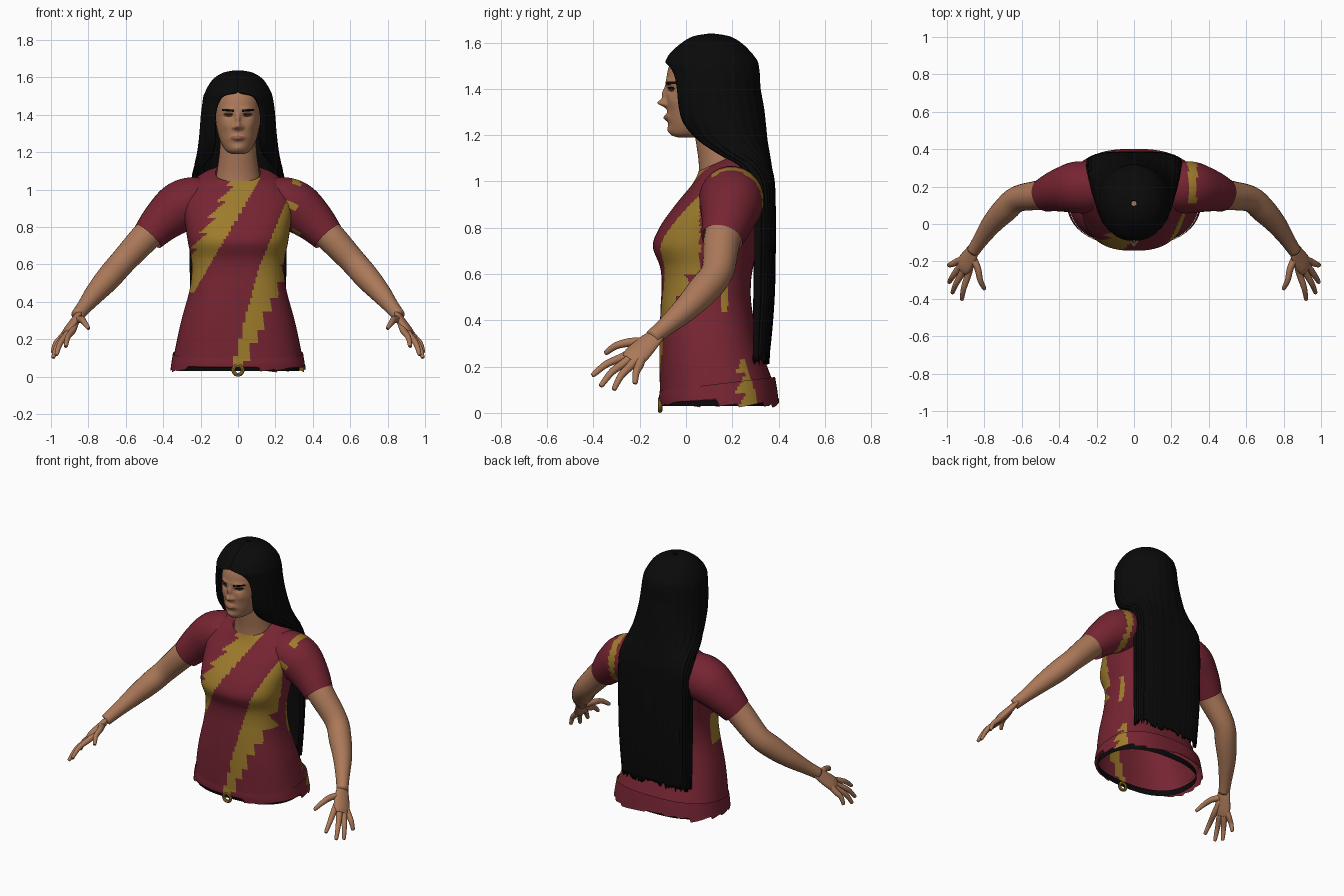
import bpy, bmesh, math, random
from mathutils import Vector

random.seed(4)
cube = bpy.data.objects.get("Cube")
if cube:
    bpy.data.objects.remove(cube, do_unlink=True)


def material(name, r, g, b):
    m = bpy.data.materials.new(name)
    m.use_nodes = True
    m.diffuse_color = (r, g, b, 1)
    shader = m.node_tree.nodes["Principled BSDF"]
    shader.inputs["Base Color"].default_value = (r, g, b, 1)
    shader.inputs["Roughness"].default_value = 0.8
    return m


skin = material("skin", 0.41, 0.19, 0.1)
lip = material("lip", 0.27, 0.11, 0.07)
red = material("shirt red", 0.18, 0.018, 0.032)
gold = material("shirt gold", 0.34, 0.2, 0.025)
black = material("hair black", 0.003, 0.003, 0.003)
eye = material("eye brown", 0.035, 0.018, 0.012)


def smooth_rows(rows, n):
    """Resample rows of numbers along a Catmull-Rom spline."""
    out, last = [], len(rows) - 1
    for k in range(n + 1):
        f = k / n * last
        i = min(int(f), last - 1)
        t = f - i
        a, b, c, d = (rows[max(0, min(last, i + j))] for j in (-1, 0, 1, 2))
        out.append([q + 0.5 * t * (r - p + t * (2 * p - 5 * q + 4 * r - s + t * (3 * (q - r) + s - p)))
                    for p, q, r, s in zip(a, b, c, d)])
    return out


def skin_rings(name, rings, mats, rule=None, closed=True, caps=False):
    """Join rings of points into one smooth surface; rule picks each face's colour."""
    bm = bmesh.new()
    loops = [[bm.verts.new(p) for p in ring] for ring in rings]
    m = len(loops[0])
    for lo, hi in zip(loops, loops[1:]):
        for j in range(m if closed else m - 1):
            k = (j + 1) % m
            bm.faces.new((lo[j], lo[k], hi[k], hi[j]))
    if caps:
        bm.faces.new(loops[0])
        bm.faces.new(loops[-1])
    bmesh.ops.recalc_face_normals(bm, faces=bm.faces)
    if rule:
        for f in bm.faces:
            f.material_index = rule(f.calc_center_median())
    mesh = bpy.data.meshes.new(name)
    bm.to_mesh(mesh)
    bm.free()
    for mat in mats:
        mesh.materials.append(mat)
    mesh.shade_smooth()
    ob = bpy.data.objects.new(name, mesh)
    bpy.context.collection.objects.link(ob)
    return ob


def power(v, e):
    return math.copysign(abs(v) ** e, v)


def body_rings(rows, n, segs, e=0.82):
    """Horizontal rings from rows of height, half width, front y, back y, tilt."""
    rings = []
    for z, rx, yf, yb, tilt in smooth_rows(rows, n):
        cy, ry = (yf + yb) / 2, (yb - yf) / 2
        ring = []
        for j in range(segs):
            a = math.tau * j / segs
            y = ry * power(math.sin(a), e)
            ring.append(Vector((rx * power(math.cos(a), e), cy + y, z + tilt * y)))
        rings.append(ring)
    return rings


def tube(name, rows, mats, side=(0.4, 0.6, 0.7), flat=1, sx=1, rule=None, n=24, caps=True):
    """Sweep a round or flattened section along x, y, z, radius rows."""
    pts = smooth_rows(rows, n)
    rings = []
    for i, (x, y, z, r) in enumerate(pts):
        t = (Vector(pts[min(i + 1, n)][:3]) - Vector(pts[max(i - 1, 0)][:3])).normalized()
        u = Vector(side)
        u = (u - t * u.dot(t)).normalized()
        v = t.cross(u) * flat
        ring = []
        for j in range(24):
            a = math.tau * j / 24
            p = Vector((x, y, z)) + r * (u * math.cos(a) + v * math.sin(a))
            ring.append((p.x * sx, p.y, p.z))
        rings.append(ring)
    return skin_rings(name, rings, mats, rule, caps=caps)


def lerp_table(table, z):
    for (a, p), (b, q) in zip(table, table[1:]):
        if z <= b:
            return p + (q - p) * max(0, (z - a) / (b - a))
    return table[-1][1]


# Gold stripes of the shirt
STRIPE_IN = [(0.04, -0.03), (0.57, 0.107), (0.96, 0.267), (1, 0.29)]
STRIPE_OUT = [(0.04, 0.04), (0.2, 0.12), (0.36, 0.19), (0.5, 0.25), (0.62, 0.28), (0.7, 0.33), (0.97, 0.345)]


def shirt_colour(c):
    x, y, z = c
    tooth = 0.045 * (z / 0.085 % 1)
    edge = 0.107 - (1.04 - z) / 1.72
    if y < 0.1 and z > 0.45 and edge - 0.16 + tooth < x < edge:
        return 1
    if y < 0.06 and z < 0.98 and lerp_table(STRIPE_IN, z) < x < lerp_table(STRIPE_OUT, z) - tooth:
        return 1
    if x > 0.15:
        seam = 0.29 < x < 0.335 and y > 0.12 and z > 0.75
        thin = 0.15 < y < 0.18 and 0.44 < z < 0.62
        hem = z < 0.23 and 0.21 + tooth < y < 0.31 - 0.3 * max(0, z - 0.05)
        return int(seam or thin or hem)
    return 0


shirt = [red, gold]
torso = [(0.1, 0.345, -0.112, 0.375, 0.15), (0.28, 0.308, -0.115, 0.32, 0.05), (0.45, 0.262, -0.11, 0.285, 0),
         (0.55, 0.248, -0.105, 0.28, 0), (0.63, 0.25, -0.112, 0.29, 0), (0.72, 0.268, -0.143, 0.31, 0),
         (0.8, 0.28, -0.115, 0.325, 0), (0.88, 0.292, -0.06, 0.335, 0), (0.96, 0.29, -0.01, 0.335, 0.1),
         (1.03, 0.25, 0.025, 0.32, 0.3), (1.07, 0.19, 0.045, 0.29, 0.42), (1.09, 0.12, 0.055, 0.26, 0.45)]
skin_rings("shirt_body", body_rings(torso, 110, 144), shirt, shirt_colour)

# Ragged hem band
hem = body_rings([(0.125, 0.348, -0.114, 0.385, 0.12), (0.08, 0.355, -0.116, 0.395, 0.05),
                  (0.035, 0.362, -0.113, 0.402, 0)], 8, 144)
for j in range(0, 144, 6):
    lift = random.uniform(-0.015, 0.025)
    for k in range(6):
        hem[-1][j + k].z += lift + 0.002 * k
        hem[-2][j + k].z += lift / 2
skin_rings("shirt_hem", hem, shirt, shirt_colour)

# Belt inside the hem, with a buckle
skin_rings("belt", body_rings([(0.03, 0.33, -0.105, 0.36, 0), (0.07, 0.33, -0.105, 0.36, 0)], 2, 96), [black])
bpy.ops.mesh.primitive_torus_add(location=(0, -0.112, 0.035), rotation=(math.pi / 2, 0, 0),
                                 major_radius=0.025, minor_radius=0.01,
                                 major_segments=24, minor_segments=8)
buckle = bpy.context.object
buckle.name = "belt_buckle"
buckle.data.materials.append(gold)

# Sleeves, arms and hands
ACROSS = (0.07, 0.17, -0.06)
FINGERS = {
    "index": ((0.885, -0.265, 0.245), (0.92, -0.4, 0.165)),
    "middle": ((0.915, -0.255, 0.225), (0.97, -0.365, 0.12)),
    "ring": ((0.932, -0.232, 0.212), (0.987, -0.31, 0.105)),
    "little": ((0.942, -0.2, 0.21), (0.99, -0.22, 0.13)),
    "thumb": ((0.835, -0.24, 0.305), (0.8, -0.345, 0.26)),
}
for sx, which in ((1, "left"), (-1, "right")):
    tube(which + "_sleeve", [(0.12, 0.19, 0.95, 0.1), (0.22, 0.195, 0.935, 0.135), (0.31, 0.195, 0.905, 0.138),
                             (0.4, 0.18, 0.835, 0.115), (0.48, 0.155, 0.75, 0.09)],
         shirt, sx=sx, rule=shirt_colour, n=40, caps=False)
    tube(which + "_arm", [(0.4, 0.18, 0.84, 0.085), (0.5, 0.155, 0.74, 0.08), (0.62, 0.135, 0.61, 0.07),
                          (0.69, 0.075, 0.53, 0.068), (0.76, 0, 0.45, 0.056), (0.82, -0.085, 0.375, 0.041),
                          (0.86, -0.145, 0.325, 0.035)], [skin], sx=sx)
    tube(which + "_palm", [(0.85, -0.12, 0.34, 0.034), (0.872, -0.165, 0.3, 0.048), (0.905, -0.215, 0.25, 0.055),
                           (0.918, -0.24, 0.225, 0.045)], [skin], ACROSS, 0.45, sx)
    for name, (knuckle, tip) in FINGERS.items():
        k, t = Vector(knuckle), Vector(tip)
        root = Vector((0.865, -0.17, 0.305))
        bend = k.lerp(t, 0.55) + Vector((0.006, -0.004, 0.01))
        rows = [(*root.lerp(k, 0.2), 0.02), (*k, 0.019), (*bend, 0.0155), (*t, 0.011),
                (*(t + (t - bend) * 0.08), 0.003)]
        tube(f"{which}_{name}_finger", rows, [skin], ACROSS, 0.95, sx, n=16)

# Neck
skin_rings("neck", body_rings([(1, 0.125, 0.055, 0.27, 0), (1.1, 0.112, 0.055, 0.25, 0.2),
                               (1.19, 0.1, 0.04, 0.23, 0), (1.27, 0.095, 0.03, 0.22, 0)], 20, 48, 1), [skin])

# Head, with the face shaped by soft bumps: x, z, spread x, spread z, push
BUMPS = [(0, 1.338, 0.018, 0.016, -0.036), (0, 1.375, 0.012, 0.03, -0.02), (0, 1.275, 0.032, 0.014, -0.018),
         (0, 1.222, 0.03, 0.018, -0.008), (0.05, 1.395, 0.024, 0.016, 0.014), (0.05, 1.432, 0.035, 0.012, -0.006),
         (0.07, 1.345, 0.025, 0.025, -0.006), (0.022, 1.332, 0.01, 0.01, -0.01)]
head = body_rings([(1.19, 0.03, -0.035, 0.08, 0), (1.205, 0.062, -0.066, 0.12, 0), (1.25, 0.091, -0.076, 0.18, 0),
                   (1.31, 0.11, -0.082, 0.23, 0), (1.37, 0.12, -0.084, 0.25, 0), (1.43, 0.124, -0.086, 0.27, 0),
                   (1.5, 0.122, -0.072, 0.27, 0), (1.56, 0.1, -0.03, 0.24, 0), (1.6, 0.03, 0.07, 0.15, 0)],
                  140, 160, 0.92)
for ring in head:
    for p in ring:
        if p.y < 0.03:
            p.y += sum(d * math.exp(-((abs(p.x) - bx) / wx) ** 2 - ((p.z - bz) / wz) ** 2)
                       for bx, bz, wx, wz, d in BUMPS)


def face_colour(c):
    x, z = abs(c.x), c.z
    if c.y > 0.02:
        return 0
    brow = 0.02 < x < 0.088 and abs(z - 1.418 - 0.12 * min(x, 0.065)) < 0.0065 - 0.04 * max(0, x - 0.06)
    lash = 0.025 < x < 0.08 and abs(z - 1.405 + 5 * (x - 0.051) ** 2) < 0.003
    if brow or lash:
        return 1
    if ((x - 0.051) / 0.022) ** 2 + ((z - 1.396) / 0.008) ** 2 < 1:
        return 2
    return 3 if (x / 0.04) ** 2 + ((z - 1.275) / 0.014) ** 2 < 1 else 0


skin_rings("head", head, [skin, black, eye, lip], face_colour, caps=True)

# Long hair: height, half width, middle y, depth, sweep either side of the back, squareness
HAIR = [(1.632, 0.015, 0.11, 0.015, 180, 1), (1.62, 0.075, 0.11, 0.08, 180, 1), (1.59, 0.125, 0.11, 0.13, 180, 1),
        (1.55, 0.155, 0.108, 0.172, 180, 1), (1.52, 0.17, 0.11, 0.192, 178, 1), (1.5, 0.178, 0.11, 0.198, 155, 1),
        (1.46, 0.185, 0.115, 0.198, 145, 1), (1.4, 0.192, 0.118, 0.198, 141, 1), (1.32, 0.198, 0.13, 0.2, 142, 1),
        (1.25, 0.205, 0.15, 0.188, 145, 0.95), (1.18, 0.215, 0.185, 0.16, 142, 0.9),
        (1.12, 0.228, 0.225, 0.13, 125, 0.85), (1.06, 0.24, 0.28, 0.085, 110, 0.75), (0.95, 0.25, 0.31, 0.07, 98, 0.65),
        (0.6, 0.25, 0.31, 0.07, 95, 0.65), (0.4, 0.245, 0.305, 0.065, 95, 0.65), (0.25, 0.238, 0.3, 0.055, 95, 0.65)]
strands = []
for z, rx, cy, ry, sweep, e in smooth_rows(HAIR, 120):
    ring = []
    for j in range(97):
        a = math.radians(min(sweep, 180)) * (j / 48 - 1)
        wave = 1 + 0.012 * math.sin(j * 1.3) * min(1, 2 * (1.63 - z))
        ring.append(Vector((rx * wave * power(math.sin(a), e), cy + ry * wave * power(math.cos(a), e), z)))
    strands.append(ring)
for p in strands[-1]:
    p.z -= random.uniform(0, 0.04)
hair = skin_rings("long_hair", strands, [black], closed=False)
shell = hair.modifiers.new("thickness", "SOLIDIFY")
shell.thickness = 0.012
shell.offset = 0
